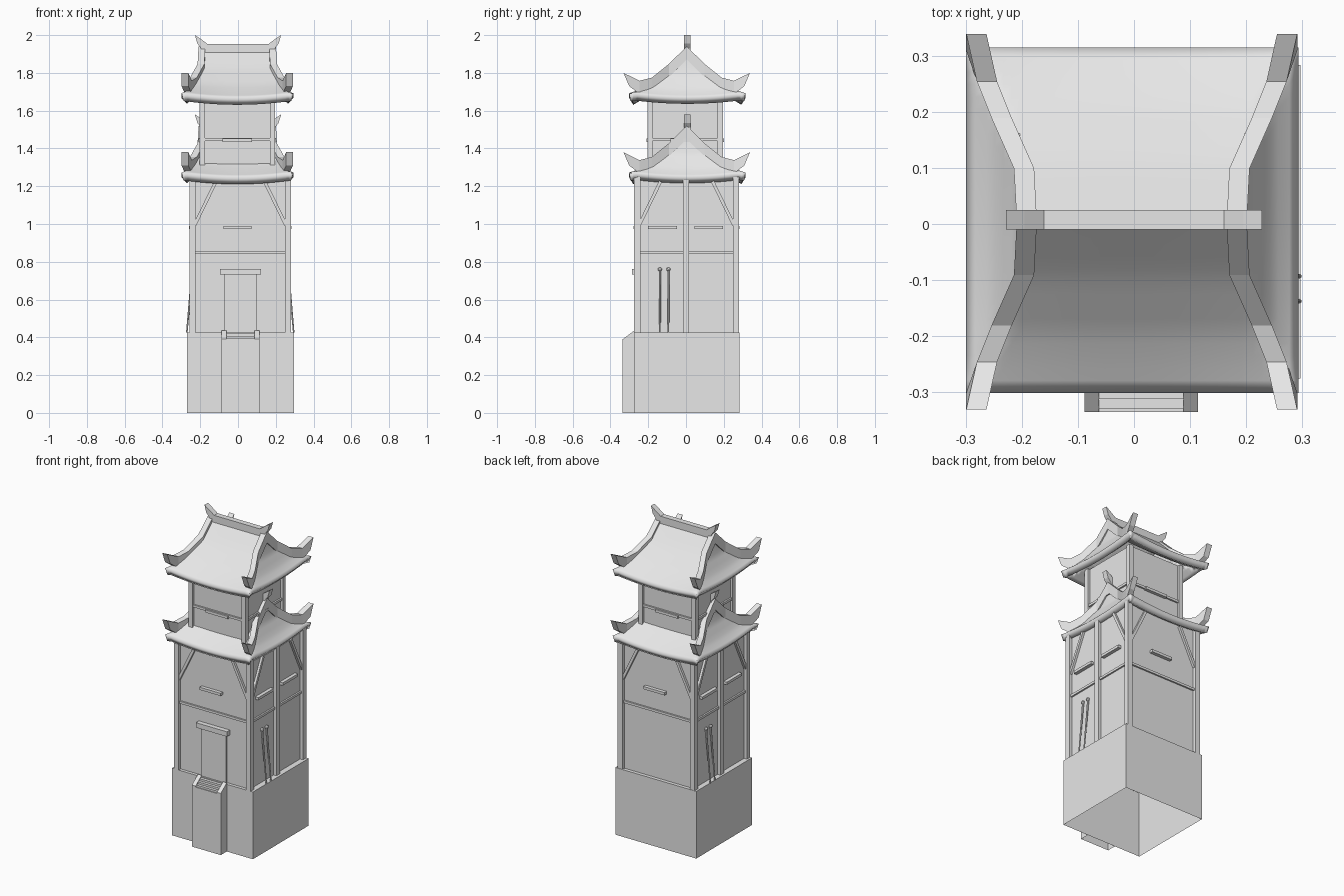
import bpy, bmesh, math
from mathutils import Matrix, Vector

cube = bpy.data.objects.get("Cube")
if cube:
    bpy.data.objects.remove(cube)

grey = bpy.data.materials.new("plain_grey")
grey.use_nodes = True
grey.diffuse_color = (0.8, 0.8, 0.8, 1)
grey.node_tree.nodes["Principled BSDF"].inputs["Base Color"].default_value = (0.8, 0.8, 0.8, 1)


def finish(name, bm, matrix=None):
    bmesh.ops.recalc_face_normals(bm, faces=bm.faces)
    mesh = bpy.data.meshes.new(name)
    bm.to_mesh(mesh)
    bm.free()
    mesh.materials.append(grey)
    obj = bpy.data.objects.new(name, mesh)
    bpy.context.collection.objects.link(obj)
    if matrix:
        mesh.transform(matrix)
    return obj


def box(name, xs, ys, zs, matrix=None, open_bottom=False):
    bm = bmesh.new()
    bmesh.ops.create_cube(bm, size=1)
    for v in bm.verts:
        v.co = [r[0] if c < 0 else r[1] for c, r in zip(v.co, (xs, ys, zs))]
    if open_bottom:
        low = [f for f in bm.faces if f.calc_center_median().z < zs[0] + 1e-4]
        bmesh.ops.delete(bm, geom=low, context="FACES")
    return finish(name, bm, matrix)


def prism(name, outline, axis, a, b):
    """Extrude a 2D outline (other axis, z) along x or y from a to b."""
    bm = bmesh.new()
    place = (lambda p: (a, p[0], p[1])) if axis == "x" else (lambda p: (p[0], a, p[1]))
    face = bm.faces.new([bm.verts.new(place(p)) for p in outline])
    out = bmesh.ops.extrude_face_region(bm, geom=[face])["geom"]
    shift = (b - a, 0, 0) if axis == "x" else (0, b - a, 0)
    bmesh.ops.translate(bm, vec=shift, verts=[g for g in out if isinstance(g, bmesh.types.BMVert)])
    return finish(name, bm)


def sweep(name, sections):
    """Join four-cornered sections into a closed beam."""
    bm = bmesh.new()
    rings = [[bm.verts.new(p) for p in s] for s in sections]
    for r, s in zip(rings, rings[1:]):
        for i in range(4):
            j = (i + 1) % 4
            bm.faces.new((r[i], r[j], s[j], s[i]))
    bm.faces.new(rings[0])
    bm.faces.new(rings[-1])
    return finish(name, bm)


def rod(name, p, q, r1, r2, sides, matrix):
    p, q = Vector(p), Vector(q)
    bm = bmesh.new()
    bmesh.ops.create_cone(bm, cap_ends=True, segments=sides, radius1=r1, radius2=r2, depth=(q - p).length)
    turn = (q - p).to_track_quat("Z", "Y").to_matrix().to_4x4()
    if sides == 4:
        turn = turn @ Matrix.Rotation(math.pi / 4, 4, "Z")
    bmesh.ops.transform(bm, matrix=Matrix.Translation((p + q) / 2) @ turn, verts=bm.verts)
    return finish(name, bm, matrix)


def interp(t, pts):
    for (a, za), (b, zb) in zip(pts, pts[1:]):
        if t <= b:
            return za + (zb - za) * (t - a) / (b - a)
    return pts[-1][1]


def sides(cx, cy, hx, hy):
    """Frame for each wall: matrix, half width, distance; order front, +x, back, -x."""
    for k in range(4):
        m = Matrix.Translation((cx, cy, 0)) @ Matrix.Rotation(k * math.pi / 2, 4, "Z")
        yield (k, m) + ((hx, hy) if k % 2 == 0 else (hy, hx))


# Stone base, open underneath
box("base", (-0.27, 0.297), (-0.275, 0.283), (0, 0.425), open_bottom=True)

# Entrance steps with sloping cheeks
box("step_block", (-0.088, 0.114), (-0.335, -0.275), (0, 0.383), open_bottom=True)
for x in (-0.088, 0.088):
    prism("step_cheek", [(-0.335, 0.383), (-0.335, 0.39), (-0.275, 0.435), (-0.275, 0.383)], "x", x, x + 0.026)
for i in range(3):
    box("step", (-0.062, 0.088), (-0.33 + i * 0.018, -0.27), (0.38, 0.395 + i * 0.013))


# Storeys: walls, corner posts and rails
def storey(level, cx, cy, hx, hy, post, recess, z0, z1, rail_z):
    wx, wy = hx - recess, hy - recess
    box(level + "_walls", (cx - wx, cx + wx), (cy - wy, cy + wy), (z0, z1))
    for sx in (-1, 1):
        for sy in (-1, 1):
            xs = sorted((cx + sx * hx, cx + sx * (hx - post)))
            ys = sorted((cy + sy * hy, cy + sy * (hy - post)))
            box(level + "_corner_post", xs, ys, (z0, z1))
    for k, m, half, dist in sides(cx, cy, hx, hy):
        d = dist - recess
        box(level + "_rail", (-half, half), (-d - 0.01, -d), (rail_z, rail_z + 0.015), m)


storey("lower", 0.012, 0.003, 0.269, 0.278, 0.033, 0.02, 0.42, 1.25, 0.842)
storey("upper", -0.003, -0.005, 0.2, 0.2, 0.028, 0.015, 1.26, 1.69, 1.44)

# Lower storey fittings: ledges, braces, middle posts, leaning poles
for k, m, half, dist in sides(0.012, 0.003, 0.269, 0.278):
    d = dist - 0.02
    for s in (-1, 1):
        rod("diagonal_brace", (s * (half - 0.028), -d - 0.006, 0.995), (s * (half - 0.14), -d - 0.006, 1.225),
            0.012, 0.012, 4, m)
    if k % 2:
        box("middle_post", (-0.02, 0.014), (-dist, -d), (0.42, 1.25), m)
        for a in (-0.203, 0.041):
            box("window_ledge", (a, a + 0.152), (-d - 0.022, -d), (0.973, 0.99), m)
        for u in (-0.141, -0.096):
            top = Vector((u, -d - 0.005, 0.75))
            rod("leaning_pole", (u, -d - 0.034, 0.425), top, 0.004, 0.006, 8, m)
            bm = bmesh.new()
            bmesh.ops.create_icosphere(bm, subdivisions=2, radius=0.011, matrix=Matrix.Translation(top + Vector((0, 0, 0.01))))
            finish("pole_knob", bm, m)
    else:
        box("window_ledge", (-0.088, 0.06), (-d - 0.022, -d), (0.973, 0.99), m)

# Upper storey ledges
for k, m, half, dist in sides(-0.003, -0.005, 0.2, 0.2):
    box("upper_ledge", (-0.078, 0.078), (-dist - 0.005, -dist + 0.02), (1.435, 1.452), m)

# Front door
box("door", (-0.072, 0.1), (-0.265, -0.25), (0.42, 0.735))
box("door_lintel", (-0.095, 0.122), (-0.285, -0.25), (0.732, 0.763))

# Roofs: hipped and gabled shell, hip beams and horned ridge
SLOPE = [(0, 1.925), (0.1, 1.82), (0.2, 1.735), (0.25, 1.702), (0.308, 1.667)]
HIP_END = [(0.196, 2.1), (0.2, 1.8), (0.25, 1.71), (0.296, 1.667)]
BEAM = [(0, 0.187, 1.94), (0.095, 0.192, 1.847), (0.185, 0.232, 1.775), (0.25, 0.258, 1.758), (0.335, 0.277, 1.8)]
RIDGE = [(0.19, 1.9), (0.195, 1.93), (0.215, 1.955), (0.228, 2.0), (0.195, 1.978), (0.16, 1.952)]
HX, HY = 0.296, 0.308


def roof(level, drop):
    bm = bmesh.new()
    half = [0.05, 0.1, 0.15, 0.196, 0.2, 0.215, 0.23, 0.245, 0.26, 0.28, HX]
    xs = [-x for x in reversed(half)] + [0] + half
    ys = [HY * i / 14 for i in range(-14, 15)]
    grid = []
    for y in ys:
        row = []
        for x in xs:
            z = interp(abs(y), SLOPE)
            if abs(x) > 0.197:
                z = min(z, interp(abs(x), HIP_END))
            z += 0.025 * (x / HX) ** 2 * (y / HY) ** 2
            row.append(bm.verts.new((x - 0.003, y + 0.007, z + drop)))
        grid.append(row)
    for r, s in zip(grid, grid[1:]):
        for i in range(len(xs) - 1):
            bm.faces.new((r[i], r[i + 1], s[i + 1], s[i]))
    shell = finish(level + "_roof", bm)
    if shell.data.polygons[0].normal.z < 0:
        shell.data.flip_normals()
    solid = shell.modifiers.new("thickness", "SOLIDIFY")
    solid.thickness = 0.042
    solid.offset = -1
    bpy.ops.object.select_all(action="DESELECT")
    shell.select_set(True)
    bpy.context.view_layer.objects.active = shell
    bpy.ops.object.shade_smooth_by_angle(angle=math.radians(35))

    path = [(-y, x, z) for y, x, z in reversed(BEAM[1:])] + BEAM
    for s in (-1, 1):
        rings = []
        for y, x, z in path:
            cx, cy, cz = s * x - 0.004, y + 0.004, z + drop
            back = math.copysign(0.03, y) if abs(y) > 0.3 else 0
            rings.append([(cx - 0.018, cy, cz), (cx + 0.018, cy, cz),
                          (cx + 0.018, cy - back, cz - 0.07), (cx - 0.018, cy - back, cz - 0.07)])
        sweep(level + "_hip_beam", rings)
    outline = RIDGE + [(-x, z) for x, z in reversed(RIDGE)]
    prism(level + "_ridge", [(x, z + drop) for x, z in outline], "y", -0.01, 0.025)


roof("upper", 0)
roof("lower", -0.42)
